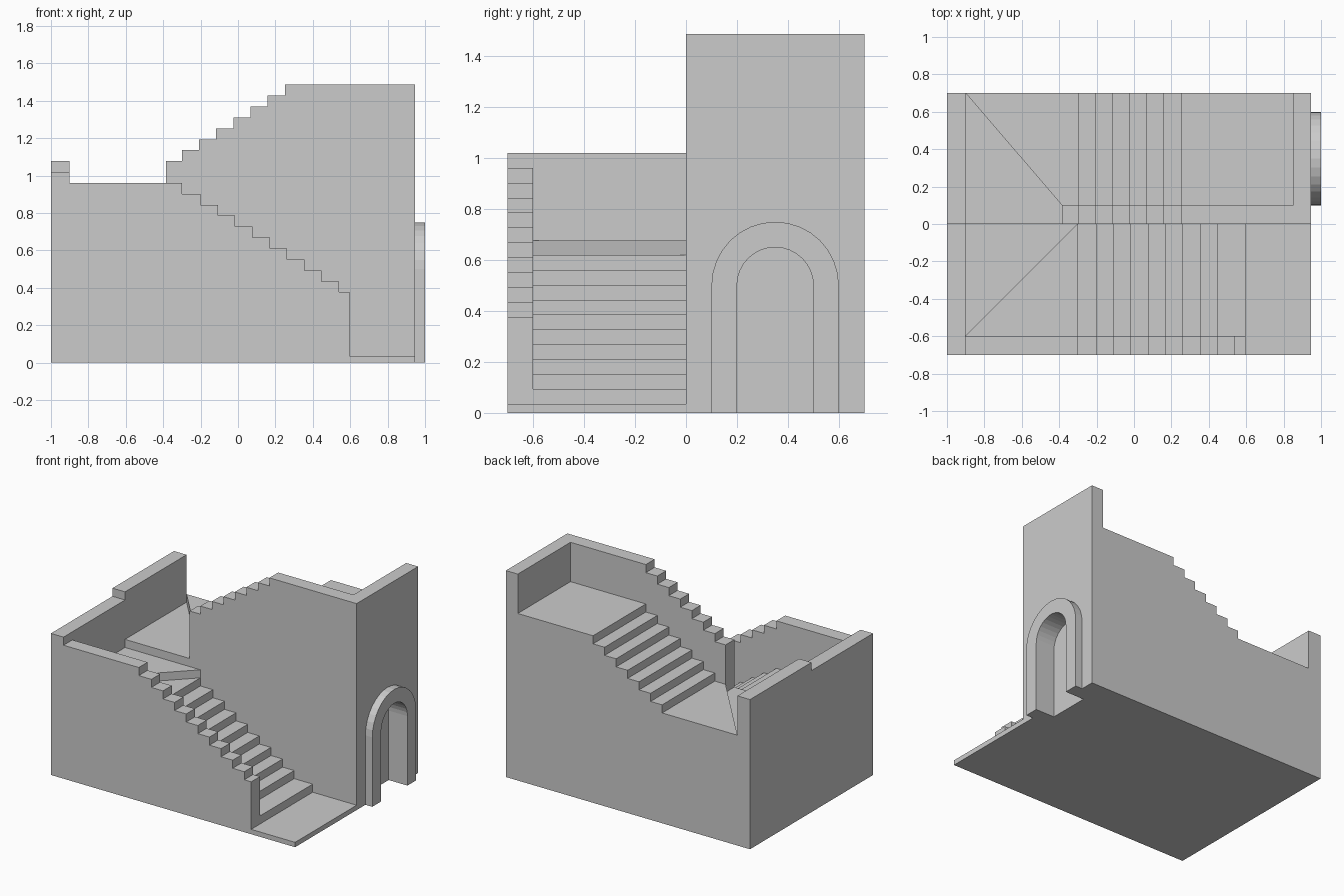
import bpy, bmesh
from math import sin, cos, pi

if "Cube" in bpy.data.objects:
    bpy.data.objects.remove(bpy.data.objects["Cube"])

RISE = 0.0584
FLOOR = 0.035
RAIL = 0.377          # lowest parapet height
RIGHT, INNER = 0.945, 0.85


def prism(name, pts, axis, a, b):
    """Extrude a 2D profile along an axis from a to b."""
    place = {'x': lambda u, v, w: (w, u, v),
             'y': lambda u, v, w: (u, w, v),
             'z': lambda u, v, w: (u, v, w)}[axis]
    bm = bmesh.new()
    lo = [bm.verts.new(place(u, v, a)) for u, v in pts]
    hi = [bm.verts.new(place(u, v, b)) for u, v in pts]
    bm.faces.new(lo)
    bm.faces.new(hi)
    n = len(pts)
    for i in range(n):
        j = (i + 1) % n
        bm.faces.new((lo[i], lo[j], hi[j], hi[i]))
    bmesh.ops.recalc_face_normals(bm, faces=bm.faces)
    me = bpy.data.meshes.new(name)
    bm.to_mesh(me)
    bm.free()
    ob = bpy.data.objects.new(name, me)
    bpy.context.collection.objects.link(ob)
    return ob


def stepped(start, risers, end, z0):
    """Stair profile: starts at height z0 and rises once at each riser."""
    pts = [(start, 0), (start, z0)]
    z = z0
    for x in risers:
        pts += [(x, z), (x, z + RISE)]
        z += RISE
    return pts + [(end, z), (end, 0)]


def level(n):
    return FLOOR + n * RISE


def half_round(r, n=16):
    return [(0.35 + r * cos(pi * i / n), 0.5 + r * sin(pi * i / n)) for i in range(n + 1)]


front_x = [0.54 - 0.0925 * i for i in range(9)] + [-0.30]
back_x = [-0.30 + 0.0917 * i for i in range(7)]

# lower flight with entry floor
prism("entry_floor", [(0.595, -0.7), (RIGHT, -0.7), (RIGHT, 0), (0.595, 0)], 'z', 0, FLOOR)
prism("lower_flight", stepped(0.595, front_x[1:-1], -0.30, level(1)), 'y', -0.6, 0)
prism("front_parapet", stepped(0.595, front_x, -0.9, RAIL), 'y', -0.7, -0.6)

# turning steps, each one rise higher
winders = [
    [(-0.3, -0.6), (-0.3, 0), (-0.9, -0.6)],
    [(-0.9, -0.6), (-0.3, 0), (-0.9, 0)],
    [(-0.9, 0), (-0.385, 0), (-0.385, 0.1), (-0.9, 0.7)],
    [(-0.385, 0.1), (-0.3, 0.1), (-0.3, 0.7), (-0.9, 0.7)],
]
for i, poly in enumerate(winders):
    prism(f"turning_step_{i + 1}", poly, 'z', 0, level(10 + i))

# upper flight with top landing
prism("upper_flight", stepped(-0.30, back_x[1:], INNER, level(14)), 'y', 0.1, 0.7)
prism("middle_wall", stepped(-0.385, back_x, RIGHT, RAIL + 12 * RISE), 'y', 0, 0.1)

# left wall, one rise taller at the back
z1, z2 = RAIL + 11 * RISE, RAIL + 12 * RISE
prism("left_wall", [(-0.7, 0), (0.7, 0), (0.7, z2), (0, z2), (0, z1), (-0.7, z1)], 'x', -1, -0.9)

# right wall with arched recess, and the arch surround
inner = half_round(0.15)
opening = [(0.5, 0)] + inner + [(0.2, 0)]
top = RAIL + 19 * RISE
prism("right_wall", opening + [(0.1, 0), (0.1, top), (0.7, top), (0.7, 0)], 'x', INNER, RIGHT)
prism("arch_surround", opening + [(0.1, 0)] + half_round(0.25)[::-1] + [(0.6, 0)], 'x', RIGHT, 1.0)
